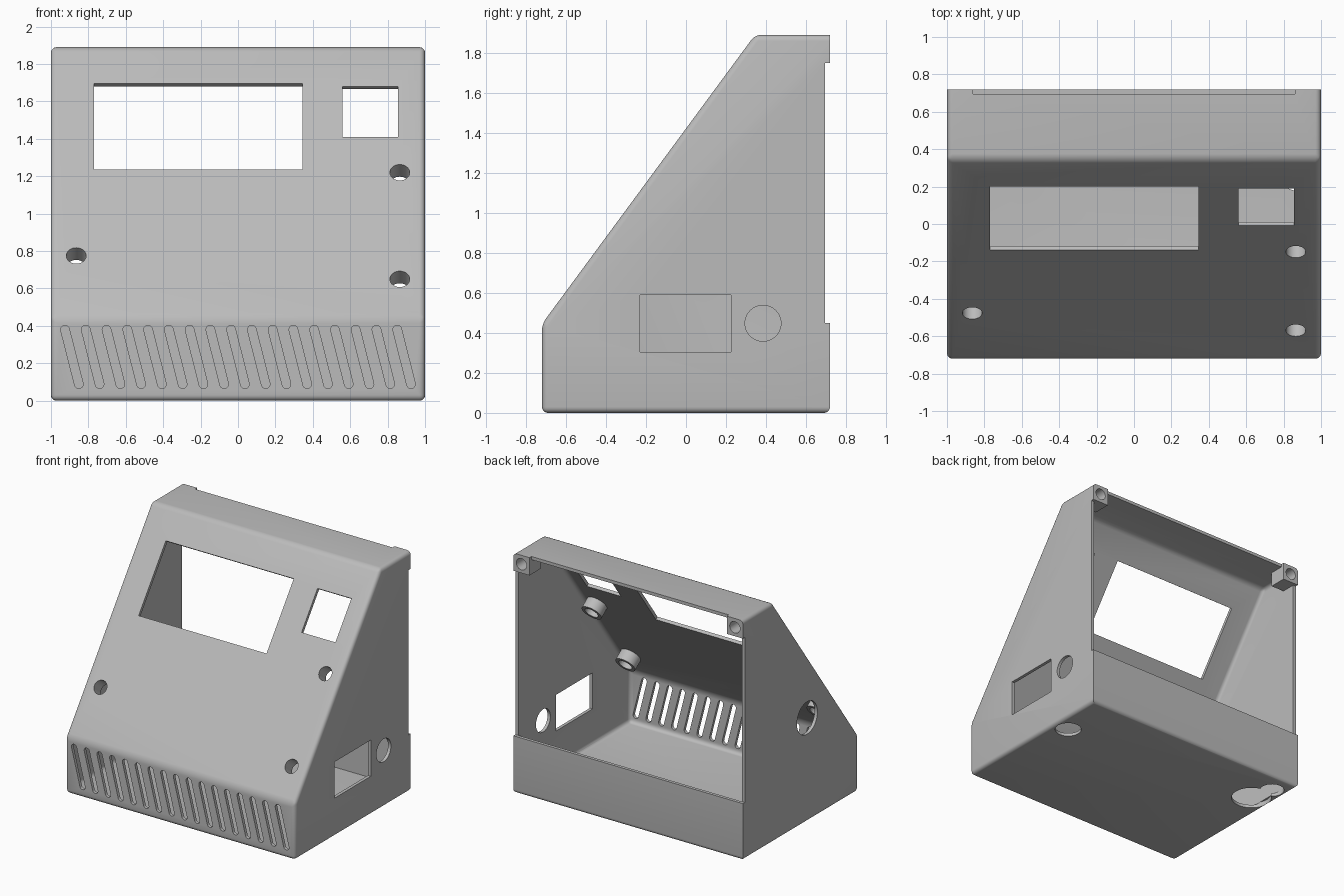
import bpy, bmesh
from math import pi, cos, sin, atan2
from mathutils import Matrix

cube = bpy.data.objects.get("Cube")
if cube:
    bpy.data.objects.remove(cube, do_unlink=True)

W, D, H = 1.0, 0.72, 1.89        # half width, half depth, height
T, R = 0.025, 0.03               # wall thickness, edge rounding
SEAM = 0.45                      # top of the low back wall
KNEE, CREST = (-D, 0.445), (0.345, H)
RUN = (CREST[0] - KNEE[0]) / (CREST[1] - KNEE[1])
TILT = atan2(1, RUN)

# Local axes: x, y across the profile and z along the extrusion
FLOOR = Matrix.Identity(4)
FRONT = Matrix.Rotation(pi / 2, 4, 'X')
SIDE = Matrix(((0, 0, 1, 0), (1, 0, 0, 0), (0, 1, 0, 0), (0, 0, 0, 1)))


def slope_y(z):
    return KNEE[0] + (z - KNEE[1]) * RUN


def on_slope(x, z):
    return Matrix.Translation((x, slope_y(z), z)) @ Matrix.Rotation(TILT, 4, 'X')


def rect(x0, x1, y0, y1):
    return [(x0, y0), (x1, y0), (x1, y1), (x0, y1)]


def circle(x, y, r, n=40):
    return [(x + r * cos(2 * pi * i / n), y + r * sin(2 * pi * i / n)) for i in range(n)]


def slot(top, bottom, r, n=10):
    a = atan2(top[1] - bottom[1], top[0] - bottom[0]) - pi / 2
    ends = ((top, a), (bottom, a + pi))
    return [(c[0] + r * cos(s + pi * i / n), c[1] + r * sin(s + pi * i / n))
            for c, s in ends for i in range(n + 1)]


def prism(name, profiles, z0, z1, matrix, round_edge=None):
    """Extrude closed profiles from z0 to z1, optionally rounding chosen edges."""
    bm = bmesh.new()
    for pts in profiles:
        low = [bm.verts.new((x, y, z0)) for x, y in pts]
        high = [bm.verts.new((x, y, z1)) for x, y in pts]
        bm.faces.new(low[::-1])
        bm.faces.new(high)
        for i in range(len(pts)):
            j = (i + 1) % len(pts)
            bm.faces.new((low[i], low[j], high[j], high[i]))
    bm.transform(matrix)
    if round_edge:
        chosen = [e for e in bm.edges if round_edge(*[v.co for v in e.verts])]
        bmesh.ops.bevel(bm, geom=chosen, offset=R, segments=5, profile=0.5,
                        affect='EDGES', clamp_overlap=True)
    bmesh.ops.recalc_face_normals(bm, faces=bm.faces)
    mesh = bpy.data.meshes.new(name)
    bm.to_mesh(mesh)
    bm.free()
    obj = bpy.data.objects.new(name, mesh)
    bpy.context.collection.objects.link(obj)
    return obj


def combine(target, tool, operation='DIFFERENCE'):
    mod = target.modifiers.new("combine", 'BOOLEAN')
    mod.operation, mod.solver, mod.object = operation, 'EXACT', tool
    bpy.context.view_layer.objects.active = target
    bpy.ops.object.modifier_apply(modifier=mod.name)
    bpy.data.objects.remove(tool, do_unlink=True)


# Outer shell: wedge profile with every edge softened except the back rim
case = prism("case", [[(-D, 0), (D, 0), (D, H), CREST, KNEE]], -W, W, SIDE,
             lambda a, b: min(a.y, b.y) < D - 0.01 or max(a.z, b.z) < 0.01)


# Square corner blocks that stay solid behind the top edge
def corner_blocks():
    return prism("corner_blocks", [rect(0.86, 1.1, 1.75, 2), rect(-1.1, -0.86, 1.75, 2)],
                 -1, -0.58, FRONT)


# Cavity, open at the back above the low wall
off = T / sin(TILT)
top, back = H - T, D - T
knee_z = KNEE[1] + (T - off) / RUN
cavity = prism("cavity", [[(-back, T), (back, T), (back, SEAM), (0.9, SEAM), (0.9, top),
                           (slope_y(top) + off, top), (-back, knee_z)]],
               T - W, W - T, SIDE, lambda a, b: min(a.y, b.y) < back - 0.01)
combine(cavity, corner_blocks())
combine(case, cavity)

# Shallow recess for the back cover
recess = prism("recess", [rect(-1.1, 1.1, SEAM, 2)], -0.95, -back, FRONT)
combine(recess, corner_blocks())
combine(case, recess)

# Screw holes in the corner blocks
combine(case, prism("block_holes", [circle(s * 0.93, 1.82, 0.045) for s in (-1, 1)],
                    -0.8, -0.62, FRONT))

# Mounting tubes behind the sloping panel, drilled through
for x, z in ((0.865, 1.22), (0.865, 0.65), (-0.865, 0.775)):
    place = on_slope(x, z)
    combine(case, prism("tube", [circle(0, 0, 0.08)], -0.11, -0.012, place), 'UNION')
    combine(case, prism("tube_hole", [circle(0, 0, 0.053)], -0.2, 0.1, place))

# Display window and small square window, cut square to the slope
for x0, x1, z0, z1 in ((-0.77, 0.345, 1.235, 1.695), (0.56, 0.855, 1.41, 1.68)):
    w, h = (x1 - x0) / 2, (z1 - z0) / 2 / sin(TILT)
    combine(case, prism("window", [rect(-w, w, -h, h)], -0.1, 0.1,
                        on_slope((x0 + x1) / 2, (z0 + z1) / 2)))

# Row of slanted vent slots
vents = [slot((x - 0.037, 0.38), (x + 0.037, 0.088), 0.023)
         for x in [0.111 * i for i in range(-8, 9)]]
combine(case, prism("vents", vents, 0.6, 0.85, FRONT))

# Left side: socket opening and round cable hole
combine(case, prism("left_openings", [rect(-0.23, 0.225, 0.305, 0.59),
                                      circle(0.385, 0.448, 0.09)], 0.9, 1.1, SIDE))
# Right side: single round hole
combine(case, prism("right_opening", [circle(-0.08, 0.82, 0.128)], -1.1, -0.9, SIDE))

# Floor: round hole on one side, two overlapping holes on the other
for x, y, r in ((0.875, 0.275, 0.098), (-0.835, 0.375, 0.15), (-0.88, 0.56, 0.09)):
    combine(case, prism("floor_hole", [circle(x, y, r)], -0.1, 0.04, FLOOR))

# One plain grey plastic
grey = bpy.data.materials.new("grey_plastic")
grey.use_nodes = True
colour = (0.5, 0.5, 0.5, 1)
grey.diffuse_color = colour
grey.node_tree.nodes["Principled BSDF"].inputs["Base Color"].default_value = colour
case.data.materials.clear()
case.data.materials.append(grey)
for p in case.data.polygons:
    p.material_index = 0

bpy.ops.object.select_all(action='DESELECT')
case.select_set(True)
bpy.context.view_layer.objects.active = case
bpy.ops.object.shade_smooth_by_angle(angle=pi / 6)
